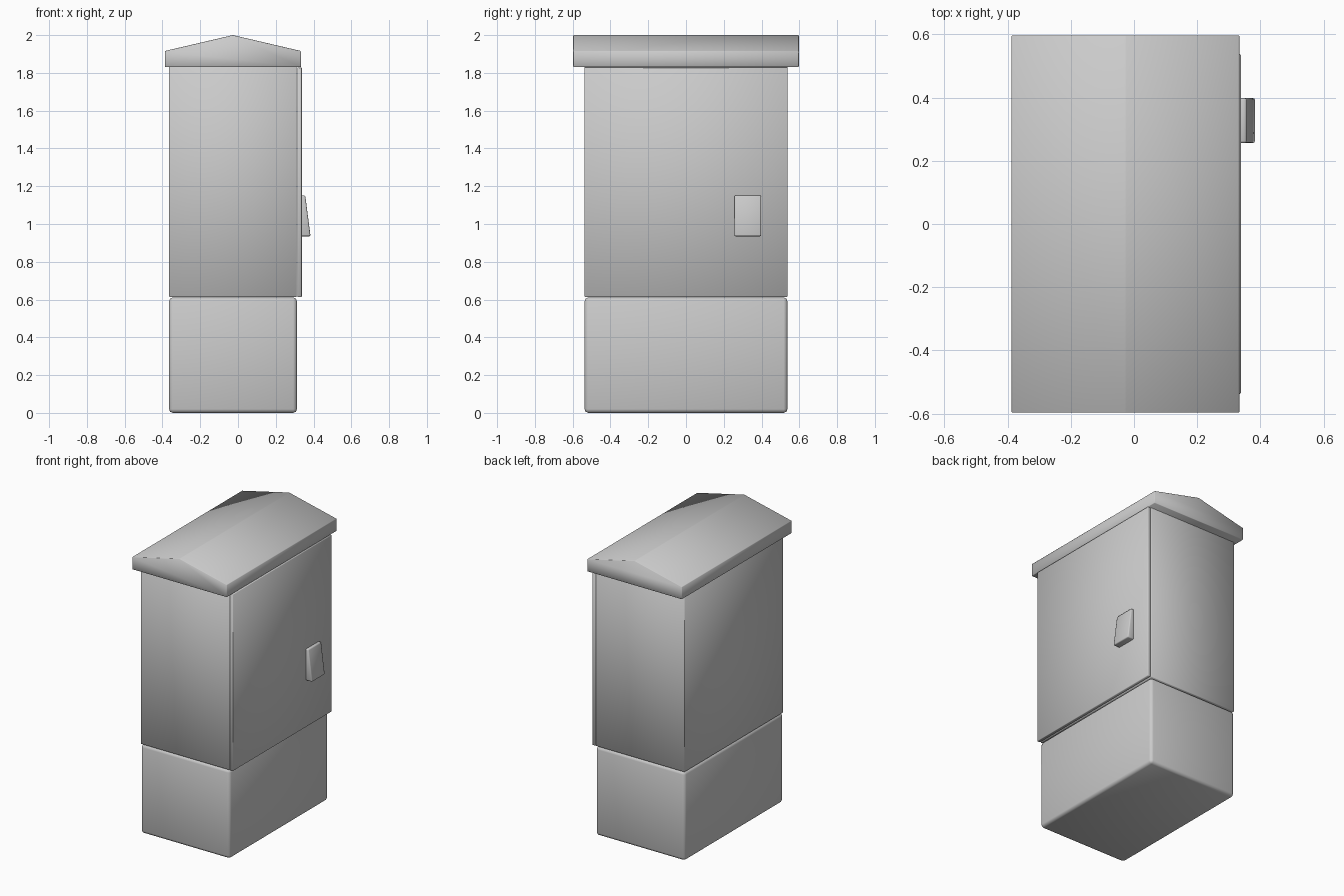
import bpy, bmesh

if "Cube" in bpy.data.objects:
    bpy.data.objects.remove(bpy.data.objects["Cube"])


def finish(name, bm, bevel, segments=1):
    """Turn a bmesh into a smooth shaded object with bevelled edges."""
    bmesh.ops.recalc_face_normals(bm, faces=bm.faces[:])
    bmesh.ops.bevel(bm, geom=bm.edges[:], offset=bevel, segments=segments,
                    profile=0.5, affect='EDGES', clamp_overlap=True)
    for f in bm.faces:
        f.smooth = True
    mesh = bpy.data.meshes.new(name)
    bm.to_mesh(mesh)
    bm.free()
    obj = bpy.data.objects.new(name, mesh)
    bpy.context.collection.objects.link(obj)
    return obj


def extrude_profile(name, profile, y0, y1, bevel, segments=1):
    """Extrude a closed x-z profile along y."""
    bm = bmesh.new()
    face = bm.faces.new([bm.verts.new((x, y0, z)) for x, z in profile])
    new = bmesh.ops.extrude_face_region(bm, geom=[face])["geom"]
    verts = [v for v in new if isinstance(v, bmesh.types.BMVert)]
    bmesh.ops.translate(bm, verts=verts, vec=(0, y1 - y0, 0))
    # the source face must stay so that the solid is closed
    if not face.is_valid:
        bmesh.ops.holes_fill(bm, edges=bm.edges[:])
    return finish(name, bm, bevel, segments)


def box(name, x0, x1, half_y, z0, z1, bevel, segments=1):
    return extrude_profile(name, [(x0, z0), (x1, z0), (x1, z1), (x0, z1)],
                           -half_y, half_y, bevel, segments)


# plinth with softly rounded edges
box("base", -0.365, 0.312, 0.537, 0.0, 0.611, 0.02, 2)

# cabinet housing and its door slab
box("cabinet_body", -0.365, 0.310, 0.537, 0.613, 1.832, 0.003)
box("door", 0.314, 0.338, 0.537, 0.613, 1.828, 0.003)

# overhanging gabled roof
extrude_profile("roof", [(-0.387, 1.83), (0.333, 1.83), (0.333, 1.916),
                         (-0.027, 2.0), (-0.387, 1.916)],
                -0.597, 0.597, 0.003)

# wedge shaped door handle
extrude_profile("handle", [(0.33, 0.935), (0.384, 0.935), (0.356, 1.151),
                           (0.33, 1.151)], 0.256, 0.398, 0.007, 2)
